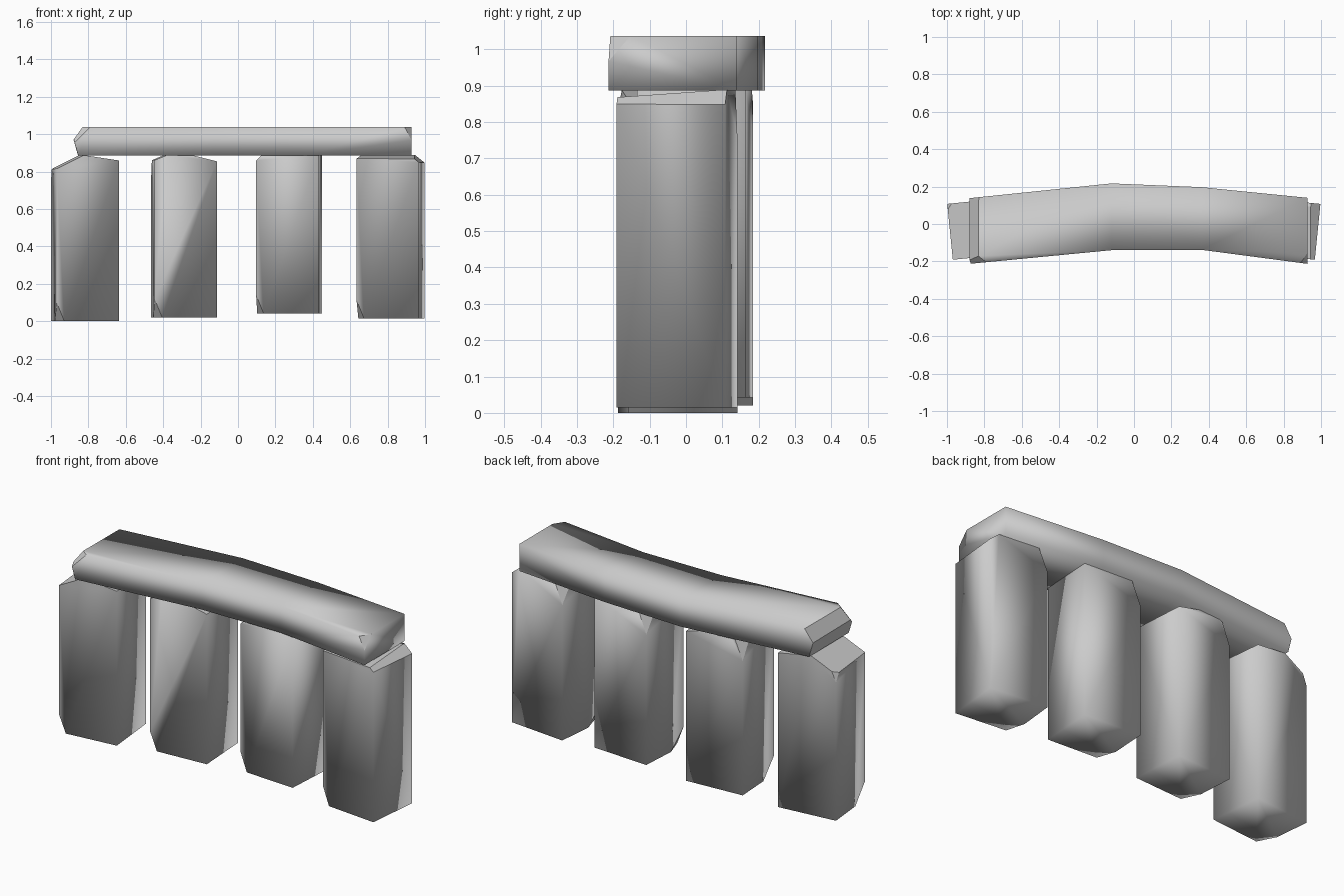
import bpy
import bmesh
from mathutils import Vector, Matrix

old = bpy.data.objects.get("Cube")
if old:
    bpy.data.objects.remove(old, do_unlink=True)

# One plain stone colour
stone = bpy.data.materials.new("grey_stone")
stone.use_nodes = True
colour = (0.6, 0.6, 0.6, 1.0)
stone.diffuse_color = colour
shader = stone.node_tree.nodes["Principled BSDF"]
shader.inputs["Base Color"].default_value = colour
shader.inputs["Roughness"].default_value = 0.9


def chip(bm, corner, signs, reach):
    """Slice off a corner; reach is how far the cut runs along each axis."""
    normal = Vector([s / r for s, r in zip(signs, reach)])
    point = Vector(corner) - Vector((signs[0] * reach[0], 0, 0))
    cut = bmesh.ops.bisect_plane(
        bm, geom=bm.verts[:] + bm.edges[:] + bm.faces[:], dist=1e-5,
        plane_co=point, plane_no=normal.normalized(), clear_outer=True)
    rim = [e for e in cut["geom_cut"] if isinstance(e, bmesh.types.BMEdge)]
    if rim:
        bmesh.ops.edgeloop_fill(bm, edges=rim)
        for edge in rim:
            edge.smooth = False


def finish(name, bm):
    """Soft shading overall, crisp only where stone was chipped."""
    bmesh.ops.recalc_face_normals(bm, faces=bm.faces[:])
    for face in bm.faces:
        face.smooth = True
    mesh = bpy.data.meshes.new(name)
    bm.to_mesh(mesh)
    bm.free()
    mesh.materials.append(stone)
    obj = bpy.data.objects.new(name, mesh)
    bpy.context.collection.objects.link(obj)
    return obj


WIDTH, DEPTH, TOP = 0.335, 0.30, 0.888
LONG = 9


def pillar(name, x, y, turn, base, chips):
    """Upright block turned to follow the arc of the row."""
    bm = bmesh.new()
    bmesh.ops.create_cube(bm, size=1)
    bmesh.ops.scale(bm, vec=(WIDTH, DEPTH, TOP - base), verts=bm.verts[:])
    half = (WIDTH / 2, DEPTH / 2, (TOP - base) / 2)
    for signs, reach in chips:
        chip(bm, [s * h if s else h for s, h in zip(signs, half)], signs, reach)
    obj = finish(name, bm)
    obj.matrix_world = (Matrix.Translation((x, y, (TOP + base) / 2))
                        @ Matrix.Rotation(turn, 4, "Z"))


# Chips shared by every pillar: bottom corner, back top corner
worn = [((-1, -1, -1), (0.04, 0.1, 0.1)), ((-1, 1, 1), (0.05, 0.08, 0.12))]

pillar("right_outer_pillar", -0.817, -0.025, 0.1, 0.0, worn + [
    ((-1, 1, 1), (0.15, LONG, 0.075)), ((1, 1, 1), (0.2, LONG, 0.03))])
pillar("right_inner_pillar", -0.288, 0.025, 0.061, 0.02, worn + [
    ((-1, 1, 1), (0.07, LONG, 0.028)), ((1, 1, 1), (0.14, LONG, 0.035))])
pillar("left_inner_pillar", 0.273, 0.025, -0.061, 0.042, worn + [
    ((-1, 1, 1), (0.03, LONG, 0.03))])
pillar("left_outer_pillar", 0.815, -0.025, -0.1, 0.015, worn + [
    ((1, 1, 1), (0.05, LONG, 0.04)), ((1, -1, 1), (LONG, 0.28, 0.02))])

# Curved capstone lofted through four sections: x, front y, back y
LOW, HIGH = 0.887, 1.037
sections = [(-0.88, -0.213, 0.138), (-0.12, -0.14, 0.217),
            (0.36, -0.138, 0.197), (0.928, -0.213, 0.14)]
bm = bmesh.new()
rings = [[bm.verts.new(p) for p in ((x, f, LOW), (x, b, LOW),
                                    (x, b, HIGH), (x, f, HIGH))]
         for x, f, b in sections]
for here, there in zip(rings, rings[1:]):
    for i in range(4):
        j = (i + 1) % 4
        bm.faces.new((here[i], here[j], there[j], there[i]))
bm.faces.new(rings[0])
bm.faces.new(rings[-1])
left, right = sections[0], sections[-1]
chip(bm, (left[0], left[2], HIGH), (-1, 1, 1), (0.05, LONG, 0.07))
chip(bm, (left[0], left[1], LOW), (-1, -1, -1), (0.025, LONG, 0.09))
chip(bm, (right[0], right[1], HIGH), (1, -1, 1), (0.04, 0.06, 0.07))
chip(bm, (left[0], left[1], HIGH), (-1, -1, 1), (0.1, 0.08, 0.09))
finish("capstone", bm)
